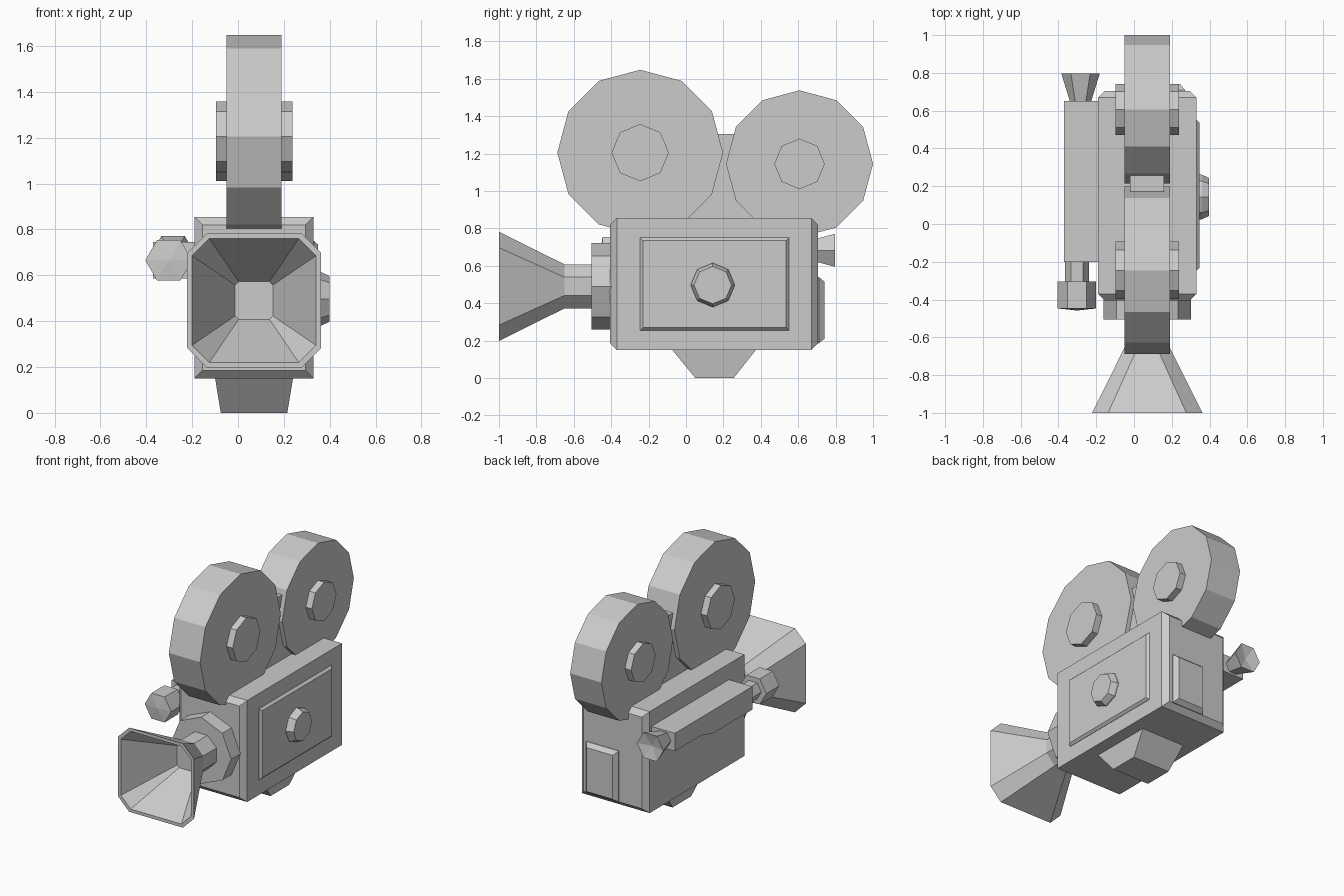
import bpy, bmesh
from math import sin, cos, pi

if "Cube" in bpy.data.objects:
    bpy.data.objects.remove(bpy.data.objects["Cube"])


def loft(name, rings):
    """Skin a list of equal-length point rings and cap both ends."""
    bm = bmesh.new()
    rows = [[bm.verts.new(p) for p in ring] for ring in rings]
    n = len(rows[0])
    for a, b in zip(rows, rows[1:]):
        for i in range(n):
            j = (i + 1) % n
            bm.faces.new((a[i], a[j], b[j], b[i]))
    bm.faces.new(rows[0])
    bm.faces.new(rows[-1])
    bmesh.ops.remove_doubles(bm, verts=bm.verts, dist=1e-5)
    bmesh.ops.recalc_face_normals(bm, faces=bm.faces)
    mesh = bpy.data.meshes.new(name)
    bm.to_mesh(mesh)
    bm.free()
    obj = bpy.data.objects.new(name, mesh)
    bpy.context.collection.objects.link(obj)
    return obj


def place(axis, t, u, v):
    """Point at t along the axis, u and v across it."""
    return {'x': (t, u, v), 'y': (u, t, v), 'z': (u, v, t)}[axis]


def ngon(axis, n, u, v, t, r):
    return [place(axis, t, u + r * cos(2 * pi * i / n), v + r * sin(2 * pi * i / n))
            for i in range(n)]


def turned(name, axis, n, u, v, sections):
    """Faceted round part from (position, radius) sections."""
    return loft(name, [ngon(axis, n, u, v, t, r) for t, r in sections])


def rect(axis, t, u0, u1, v0, v1, inset=0.0):
    u0, u1, v0, v1 = u0 + inset, u1 - inset, v0 + inset, v1 - inset
    return [place(axis, t, *p) for p in ((u0, v0), (u1, v0), (u1, v1), (u0, v1))]


def cut_square(t, h, c):
    """Square with cut corners around the lens axis."""
    k = h - c
    pts = ((h, -k), (h, k), (k, h), (-k, h), (-h, k), (-h, -k), (-k, -h), (k, -h))
    return [(0.07 + a, t, 0.49 + b) for a, b in pts]


# Main body with chamfered front and back
B = (-0.19, 0.33, 0.15, 0.855)
loft("camera_body", [rect('y', -0.405, *B, 0.035), rect('y', -0.37, *B),
                     rect('y', 0.67, *B), rect('y', 0.705, *B, 0.035)])

# Tapered mounting foot
loft("mounting_foot", [rect('z', 0.0, -0.075, 0.215, 0.05, 0.255),
                       rect('z', 0.152, -0.10, 0.24, -0.075, 0.375)])

# Film reels with hubs on both sides
for label, y, z, r, hub in (("front", -0.245, 1.205, 0.443, 0.153),
                            ("rear", 0.607, 1.145, 0.393, 0.135)):
    turned(label + "_reel", 'x', 12, y, z, [(-0.05, r), (0.19, r)])
    turned(label + "_reel_hub", 'x', 8, y, z, [(-0.097, hub), (0.237, hub)])

# Bracket filling the space between the reels
loft("reel_bracket", [rect('z', 0.82, -0.02, 0.16, -0.1, 0.5),
                      rect('z', 1.305, -0.02, 0.16, -0.1, 0.5)])

# Side door and knob
D = (-0.245, 0.55, 0.255, 0.75)
loft("side_door", [rect('x', 0.32, *D), rect('x', 0.332, *D), rect('x', 0.348, *D, 0.015)])
turned("door_knob", 'x', 8, 0.143, 0.497, [(0.34, 0.118), (0.36, 0.118), (0.398, 0.1)])

# Back panel
P = (0.02, 0.27, 0.185, 0.54)
loft("back_panel", [rect('y', 0.70, *P), rect('y', 0.71, *P), rect('y', 0.74, *P, 0.025)])

# Lens plate, lens tube and hollow hood
turned("lens_plate", 'y', 8, 0.07, 0.49, [(-0.505, 0.231), (-0.39, 0.231)])
loft("lens_hood", [cut_square(-0.45, 0.118, 0.069), cut_square(-0.65, 0.118, 0.069),
                   cut_square(-1.0, 0.292, 0.085), cut_square(-1.0, 0.27, 0.075),
                   cut_square(-0.65, 0.082, 0.015)])

# Viewfinder on the left, with a deeper front half
profile = ((-0.20, 0.745), (-0.20, 0.585), (0.24, 0.585),
           (0.36, 0.62), (0.65, 0.62), (0.65, 0.745))
loft("viewfinder", [[(x, y, z) for y, z in profile] for x in (-0.37, -0.185)])
turned("viewfinder_lens", 'y', 6, -0.302, 0.665,
       [(-0.19, 0.064), (-0.305, 0.064), (-0.305, 0.102), (-0.447, 0.102), (-0.458, 0.0)])
turned("eyepiece", 'y', 6, -0.283, 0.683,
       [(0.64, 0.056), (0.655, 0.058), (0.797, 0.102), (0.775, 0.0)])
